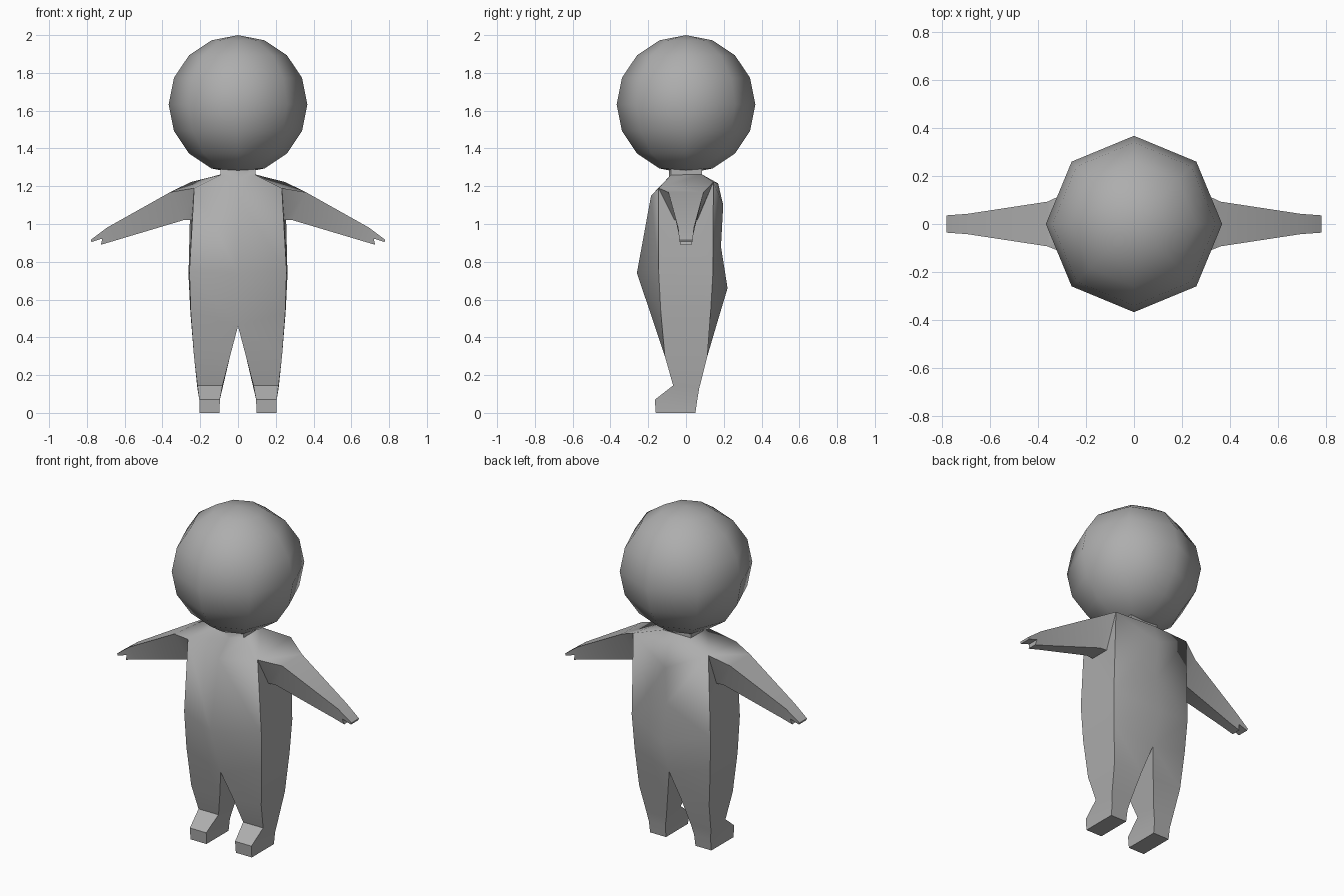
import bpy, bmesh, math

if "Cube" in bpy.data.objects:
    bpy.data.objects.remove(bpy.data.objects["Cube"])

grey = bpy.data.materials.new("plain_grey")
grey.diffuse_color = (0.42, 0.42, 0.42, 1)
grey.use_nodes = True
grey.node_tree.nodes["Principled BSDF"].inputs["Base Color"].default_value = grey.diffuse_color


def finish(bm, name, angle):
    """Turn a bmesh into a named, shaded object."""
    bmesh.ops.remove_doubles(bm, verts=bm.verts, dist=0.0005)
    bmesh.ops.recalc_face_normals(bm, faces=bm.faces)
    mesh = bpy.data.meshes.new(name)
    bm.to_mesh(mesh)
    bm.free()
    mesh.materials.append(grey)
    obj = bpy.data.objects.new(name, mesh)
    bpy.context.collection.objects.link(obj)
    bpy.ops.object.select_all(action='DESELECT')
    obj.select_set(True)
    bpy.context.view_layer.objects.active = obj
    bpy.ops.object.shade_smooth_by_angle(angle=math.radians(angle))
    return obj


faces = []  # faces of the right half, as lists of points


def loft(rings):
    """Join closed rings of equal size with quads."""
    for a, b in zip(rings, rings[1:]):
        n = len(a)
        for i in range(n):
            j = (i + 1) % n
            faces.append([a[i], a[j], b[j], b[i]])


# Torso landmarks: centre line front and back, then the side corners
chest, belly, crotch_f = (0, -.185, 1.15), (0, -.26, .74), (0, -.165, .46)
nape, upper_back, small_back = (0, .17, 1.215), (0, .197, 1.1), (0, .185, .88)
seat, crotch_b = (0, .22, .66), (0, .16, .46)
shoulder_f, shoulder_b = (.232, -.145, 1.19), (.25, .145, 1.222)
waist_f, waist_b = (.257, -.145, .75), (.262, .142, .73)
hip_f, hip_b = (.25, -.133, .53), (.252, .13, .53)
pit_f, pit_b = (.245, -.06, 1.02), (.245, .06, 1.02)

# Neck landmarks
neck_f, neck_b = (0, -.09, 1.24), (0, .085, 1.262)
neck_cf, neck_cb = (.092, -.08, 1.26), (.092, .085, 1.262)

# Torso front, back, sides and shoulder slopes
faces += [
    [chest, shoulder_f, waist_f, belly],
    [belly, waist_f, hip_f, crotch_f],
    [nape, shoulder_b, upper_back],
    [upper_back, shoulder_b, waist_b, small_back],
    [small_back, waist_b, seat],
    [seat, waist_b, hip_b, crotch_b],
    [shoulder_f, waist_f, pit_f],
    [pit_f, waist_f, waist_b, pit_b],
    [pit_b, waist_b, shoulder_b],
    [waist_f, hip_f, hip_b, waist_b],
    [chest, shoulder_f, neck_cf, neck_f],
    [shoulder_f, shoulder_b, neck_cb, neck_cf],
    [nape, shoulder_b, neck_cb, neck_b],
]

# Neck walls, running up into the head
neck = [neck_f, neck_cf, neck_cb, neck_b]
for a, b in zip(neck, neck[1:]):
    faces.append([a, b, (b[0], b[1], 1.31), (a[0], a[1], 1.31)])


# Leg and foot
def leg_ring(xi, xo, yf, zf, yb, zb):
    return [(xi, yf, zf), (xo, yf, zf), (xo, yb, zb), (xi, yb, zb)]


sole = leg_ring(.098, .204, -.16, 0, .05, 0)
loft([
    [crotch_f, hip_f, hip_b, crotch_b],
    leg_ring(.042, .233, -.112, .30, .113, .30),
    leg_ring(.082, .215, -.068, .145, .07, .13),
    leg_ring(.096, .205, -.165, .07, .06, .07),
    sole,
])
faces.append(sole)


# Arm, wider along its top than underneath
def arm_ring(xt, zt, yt, xb, zb, yb):
    return [(xt, -yt, zt), (xt, yt, zt), (xb, yb, zb), (xb, -yb, zb)]


loft([
    [shoulder_f, shoulder_b, pit_b, pit_f],
    arm_ring(.36, 1.168, .093, .29, 1.02, .055),
    arm_ring(.695, .98, .042, .655, .911, .03),
])

# Hand: wrist top, finger tip, finger underside, notch, thumb, wrist underside
hand = [(.695, .98, .042), (.78, .916, .036), (.776, .904, .034),
        (.718, .923, .034), (.726, .89, .028), (.655, .911, .03)]
front = [(x, -y, z) for x, z, y in hand]
back = [(x, y, z) for x, z, y in hand]
for i in range(5):
    faces.append([front[i], front[i + 1], back[i + 1], back[i]])
for side in (front, back):
    faces.append(side[:4])
    faces.append([side[0], side[3], side[4], side[5]])

# Body: both halves welded along the centre
bm = bmesh.new()
for sign in (1, -1):
    for f in faces:
        pts = [(sign * x, y, z) for x, y, z in f]
        bm.faces.new([bm.verts.new(p) for p in (pts if sign > 0 else pts[::-1])])
finish(bm, "body", 50)

# Head: coarse smooth ball
bm = bmesh.new()
bmesh.ops.create_uvsphere(bm, u_segments=8, v_segments=8, radius=.367)
bmesh.ops.translate(bm, verts=bm.verts, vec=(0, 0, 1.633))
finish(bm, "head", 60)
